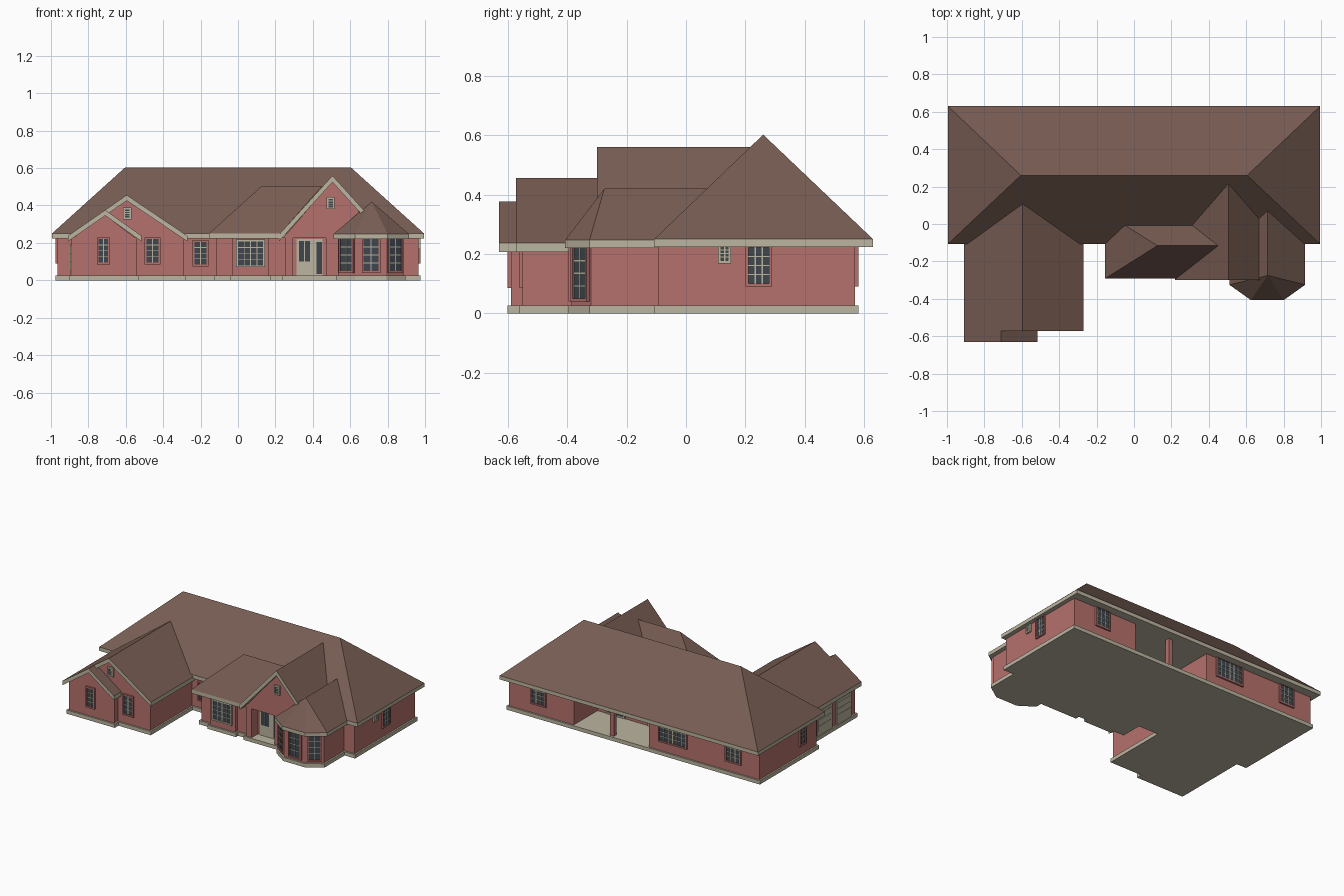
import bpy, bmesh, math
from mathutils import Matrix, Vector

if "Cube" in bpy.data.objects:
    bpy.data.objects.remove(bpy.data.objects["Cube"])


def material(name, col):
    m = bpy.data.materials.new(name)
    m.diffuse_color = (*col, 1)
    m.use_nodes = True
    m.node_tree.nodes["Principled BSDF"].inputs["Base Color"].default_value = m.diffuse_color
    return m


BRICK = material("red brick", (0.47, 0.165, 0.15))
ROOF = material("brown shingle", (0.185, 0.108, 0.085))
TRIM = material("beige trim", (0.50, 0.46, 0.35))
GLASS = material("dark glass", (0.05, 0.062, 0.075))
MATS = [BRICK, ROOF, TRIM, GLASS]
R, S, T, G = range(4)


def finish(name, bm):
    bmesh.ops.recalc_face_normals(bm, faces=bm.faces)
    me = bpy.data.meshes.new(name)
    bm.to_mesh(me)
    bm.free()
    for m in MATS:
        me.materials.append(m)
    ob = bpy.data.objects.new(name, me)
    bpy.context.collection.objects.link(ob)
    return ob


def prism(name, pts, vec, mat, top=None):
    """Extrude a 3D outline along vec; upward-facing faces can take a second material."""
    bm = bmesh.new()
    a = [bm.verts.new(p) for p in pts]
    b = [bm.verts.new(Vector(p) + Vector(vec)) for p in pts]
    n = len(pts)
    bm.faces.new(a)
    bm.faces.new(b)
    for i in range(n):
        bm.faces.new((a[i], a[(i + 1) % n], b[(i + 1) % n], b[i]))
    bmesh.ops.recalc_face_normals(bm, faces=bm.faces)
    for f in bm.faces:
        f.material_index = top if top is not None and f.normal.z > 0.1 else mat
    return finish(name, bm)


def boxes(name, parts, matrix=Matrix()):
    """One object from boxes given as (centre, size, material)."""
    bm = bmesh.new()
    for c, s, mat in parts:
        r = bmesh.ops.create_cube(bm, size=1, matrix=matrix @ Matrix.Translation(c) @ Matrix.Diagonal((*s, 1)))
        for f in {f for v in r["verts"] for f in v.link_faces}:
            f.material_index = mat
    return finish(name, bm)


def offset(poly, d):
    """Grow a counter-clockwise outline by d."""
    out = []
    for i, p in enumerate(poly):
        p0, p1, p2 = Vector(poly[i - 1]), Vector(p), Vector(poly[(i + 1) % len(poly)])
        e1, e2 = (p1 - p0).normalized(), (p2 - p1).normalized()
        n1, n2 = Vector((e1.y, -e1.x)), Vector((e2.y, -e2.x))
        out.append(p1 + (n1 + n2) * d / (1 + n1.dot(n2)))
    return out


def hip_roof(name, base, z, peaks, slopes, t=0.026):
    """Sloped faces over an eave outline, with trim fascia and soffit."""
    bm = bmesh.new()
    n = len(base)
    v = [bm.verts.new((x, y, z)) for x, y in base] + [bm.verts.new(p) for p in peaks]
    low = [bm.verts.new((x, y, z - t)) for x, y in base]
    for s in slopes:
        bm.faces.new([v[i] for i in s]).material_index = S
    for i in range(n):
        j = (i + 1) % n
        bm.faces.new((v[i], v[j], low[j], low[i])).material_index = T
    bm.faces.new(low).material_index = T
    return finish(name, bm)


def gable_roof(name, left, ridge, right, y0, y1, t=0.03):
    pts = [left, ridge, right] + [(x, z - t) for x, z in (right, ridge, left)]
    return prism(name, [(x, y0, z) for x, z in pts], (0, y1 - y0, 0), T, S)


def gable_wall(name, left, ridge, right, y0, y1):
    return prism(name, [(x, y0, z) for x, z in (left, ridge, right)], (0, y1 - y0, 0), R)


def window(name, x, y, z0, z1, w, angle=0, cols=2, rows=4, border=R):
    """Glass plate with glazing bars in a raised surround; angle 0 faces the front."""
    h, b = z1 - z0, 0.01
    parts = [((0, -0.002, 0), (w, 0.006, h), G)]
    for s in (-1, 1):
        parts.append(((s * (w + b) / 2, -0.003, 0), (b, 0.016, h + 2 * b), border))
        parts.append(((0, -0.003, s * (h + b) / 2), (w, 0.016, b), border))
    for i in range(1, cols):
        parts.append(((w * (i / cols - 0.5), -0.004, 0), (0.005, 0.006, h), T))
    for i in range(1, rows):
        parts.append(((0, -0.004, h * (i / rows - 0.5)), (w, 0.006, 0.004), T))
    m = Matrix.Translation((x, y, (z0 + z1) / 2)) @ Matrix.Rotation(math.radians(angle), 4, "Z")
    return boxes(name, parts, m)


# Footprint pieces, counter-clockwise from the front left corner
wing = [(-.89, -.59), (-.54, -.59), (-.54, -.55), (-.29, -.55), (-.29, -.09)]
middle = [(-.115, -.09), (-.115, -.24), (-.03, -.24), (-.03, -.265), (.165, -.265),
          (.165, -.24), (.25, -.24), (.25, -.27)]
entry = [(.295, -.27), (.295, -.2), (.47, -.2), (.47, -.27)]
bay = [(.535, -.27), (.535, -.32), (.63, -.385), (.79, -.385), (.885, -.32), (.885, -.095),
       (.965, -.095), (.965, .57)]
porch = [(.465, .57), (.465, .31), (-.115, .31), (-.115, .57)]
rear = [(-.965, .57), (-.965, -.06), (-.89, -.06)]

# Foundation and walls
slab = offset(wing + middle + bay + rear, 0.011)
prism("foundation", [(p.x, p.y, 0) for p in slab], (0, 0, .026), T)
walls = wing + middle + entry + bay + porch + rear
prism("brick_walls", [(x, y, .02) for x, y in walls], (0, 0, .21), R)
boxes("porch_post", [((.175, .55, .125), (.03, .03, .21), R)])

# Main hip roof
hip_roof("main_roof", [(-.995, -.107), (.995, -.107), (.995, .63), (-.995, .63)], .25,
         [(-.605, .26, .602), (.605, .26, .602)],
         [(0, 1, 5, 4), (1, 2, 5), (2, 3, 4, 5), (3, 0, 4)])

# Left wing gables
gable_wall("wing_gable_wall", (-.89, .22), (-.595, .43), (-.29, .22), -.55, -.05)
gable_roof("wing_roof", (-.91, .237), (-.595, .456), (-.27, .237), -.572, .11)
gable_wall("small_gable_wall", (-.89, .22), (-.71, .348), (-.54, .22), -.59, -.5)
gable_roof("small_wing_roof", (-.91, .237), (-.71, .376), (-.515, .237), -.63, -.5)

# Middle hip roof, its right end tucked against the entry gable
hip_roof("middle_roof", [(-.155, -.292), (.225, -.292), (.225, .06), (-.155, .06)], .25,
         [(.125, -.116, .503), (.45, -.116, .503)],
         [(0, 1, 5, 4), (1, 2, 5), (2, 3, 4, 5), (3, 0, 4)])

# Entry gable
gable_wall("entry_gable_wall", (.24, .226), (.505, .53), (.77, .226), -.27, -.05)
gable_roof("entry_roof", (.22, .245), (.505, .56), (.79, .245), -.30, .217, .035)

# Bay roof
hip_roof("bay_roof", [(.51, .07), (.51, -.325), (.625, -.407), (.80, -.407), (.915, -.325), (.915, .07)],
         .247, [(.715, -.275, .42), (.715, .07, .42)],
         [(0, 1, 6, 7), (1, 2, 6), (2, 3, 6), (3, 4, 6), (4, 5, 7, 6), (5, 0, 7)])

# Front windows
window("wing_window_left", -.72, -.59, .095, .22, .05)
window("wing_window_right", -.457, -.55, .095, .22, .065)
window("hall_window", -.2, -.09, .085, .205, .065)
window("dining_window", .067, -.265, .08, .208, .135, cols=4, border=T)
window("wing_vent", -.592, -.55, .335, .378, .024, cols=1, border=T)
window("entry_vent", .495, -.27, .39, .435, .024, cols=1, border=T)

# Bay windows: centre and mirrored diagonals
window("bay_window_centre", .712, -.385, .05, .22, .08)
diag = math.degrees(math.atan2(.065, .095))
for side, name in ((-1, "left"), (1, "right")):
    window("bay_window_" + name, .71 + side * .1275, -.3525, .05, .22, .075, side * diag)

# Front door with glazed panel and sidelight
boxes("front_door", [((.383, -.203, .122), (.14, .008, .2), T),
                     ((.355, -.206, .155), (.06, .008, .11), G),
                     ((.435, -.206, .12), (.028, .008, .17), G),
                     ((.355, -.209, .155), (.005, .006, .11), T)])

# Right side, left side and back windows
window("right_small_window", .965, .13, .178, .225, .024, 90, border=T)
window("right_window", .965, .245, .1, .222, .07, 90, cols=3)
window("left_window", -.965, .1, .1, .222, .05, -90)
window("back_window_right", .735, .57, .1, .222, .1, 180, cols=3)
window("back_window_triple", -.3, .57, .1, .222, .2, 180, cols=6)
window("back_window_left", -.765, .57, .1, .222, .1, 180, cols=3)
for i, x in enumerate((0, .32)):
    window(f"porch_door_{i + 1}", x, .31, .04, .2, .12, 180, border=T)

# Garage doors on the left side of the wing
for i, y in enumerate((-.25, -.46)):
    parts = [((-.892, y, .11), (.008, .16, .17), T)]
    parts += [((-.894, y, .035 + k * .042), (.008, .15, .032), T) for k in range(1, 4)]
    boxes(f"garage_door_{i + 1}", parts)
